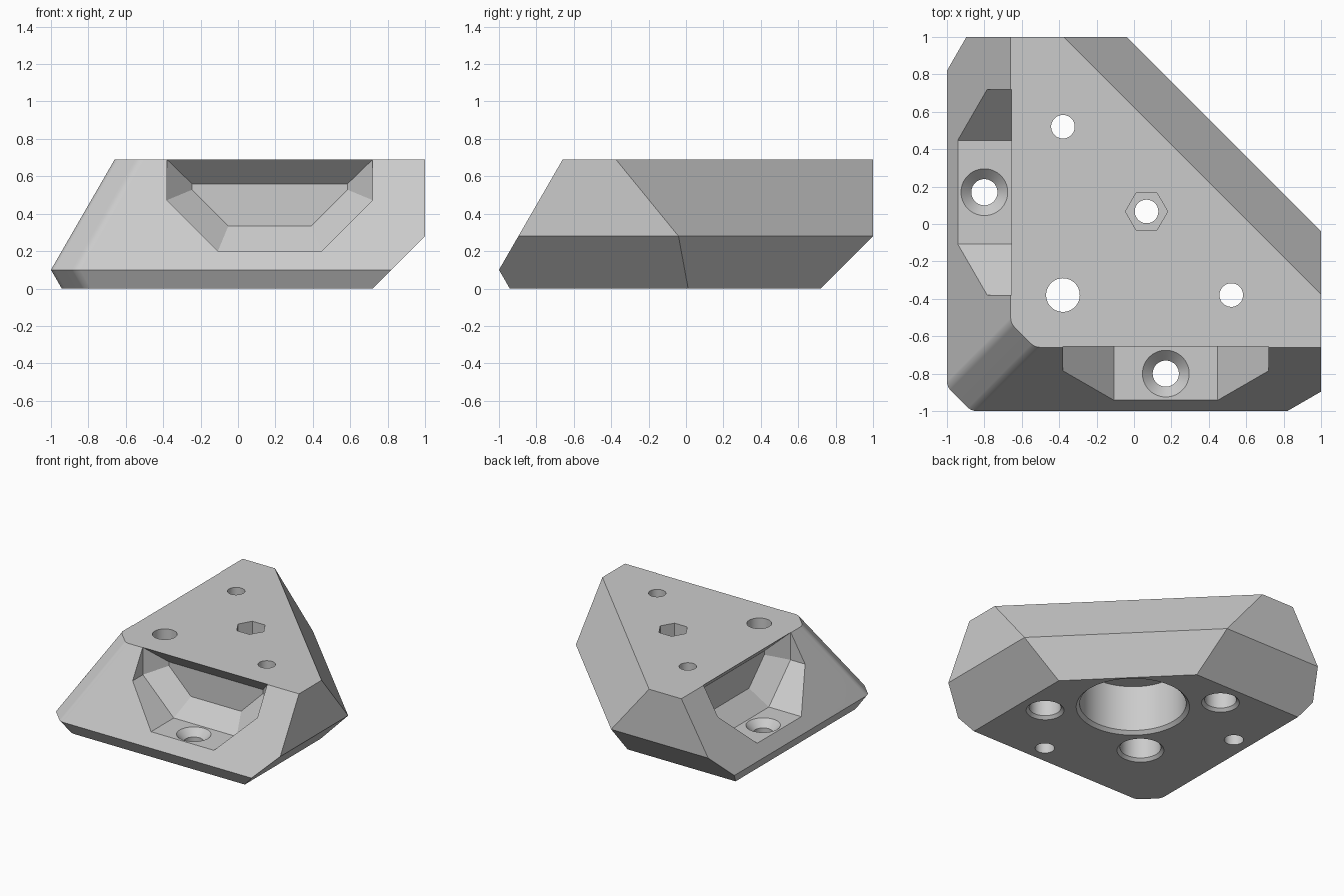
import bpy, bmesh, math
from mathutils import Vector

if "Cube" in bpy.data.objects:
    bpy.data.objects.remove(bpy.data.objects["Cube"], do_unlink=True)

TOP, RIM, SHOULDER = 0.69, 0.10, 0.28
SLOPE = math.tan(math.radians(30))
CORNER = 1.153

grey = bpy.data.materials.new("light_grey")
grey.use_nodes = True
grey.diffuse_color = (0.6, 0.6, 0.6, 1)
grey.node_tree.nodes["Principled BSDF"].inputs["Base Color"].default_value = (0.6, 0.6, 0.6, 1)


def make_object(name, bm):
    bmesh.ops.recalc_face_normals(bm, faces=bm.faces[:])
    mesh = bpy.data.meshes.new(name)
    bm.to_mesh(mesh)
    bm.free()
    mesh.materials.append(grey)
    ob = bpy.data.objects.new(name, mesh)
    bpy.context.collection.objects.link(ob)
    return ob


def loft(name, rings):
    """Closed solid through rings of equal point count."""
    bm = bmesh.new()
    loops = [[bm.verts.new(p) for p in ring] for ring in rings]
    n = len(loops[0])
    for a, b in zip(loops, loops[1:]):
        for i in range(n):
            j = (i + 1) % n
            bm.faces.new((a[i], a[j], b[j], b[i]))
    bm.faces.new(loops[0])
    bm.faces.new(loops[-1])
    return make_object(name, bm)


def bore(name, x, y, profile, sides=64):
    """Turned cutter from (radius, height) pairs."""
    turn = [2 * math.pi * i / sides for i in range(sides)]
    return loft(name, [[(x + r * math.cos(t), y + r * math.sin(t), z) for t in turn]
                       for r, z in profile])


def swap(points):
    return [(y, x, z) for x, y, z in points]


# Body: a block trimmed by planes, each a point and an outward normal
bm = bmesh.new()
bmesh.ops.create_cube(bm, size=2)
for v in bm.verts:
    v.co.z = TOP if v.co.z > 0 else 0
planes = [
    ((0, -1, RIM), (0, -1, SLOPE)), ((0, -1, RIM), (0, -1, -SLOPE)),
    ((-1, 0, RIM), (-1, 0, SLOPE)), ((-1, 0, RIM), (-1, 0, -SLOPE)),
    ((1, 0, SHOULDER), (1, 0, -1)), ((0, 1, SHOULDER), (0, 1, -1)),
    ((0.48, 0.48, SHOULDER), (1, 1, SLOPE * math.sqrt(2))),
    ((0.48, 0.48, SHOULDER), (1, 1, -SLOPE * math.sqrt(2))),
    ((-0.935, -0.935, RIM), (-1, -1, CORNER)),
    ((-0.935, -0.935, RIM), (-1, -1, -CORNER)),
]
for point, normal in planes:
    cut = bmesh.ops.bisect_plane(bm, geom=bm.verts[:] + bm.edges[:] + bm.faces[:], dist=1e-5,
                                 plane_co=point, plane_no=Vector(normal).normalized(),
                                 clear_outer=True)
    edges = [e for e in cut["geom_cut"] if isinstance(e, bmesh.types.BMEdge)]
    bmesh.ops.holes_fill(bm, edges=edges, sides=0)
bmesh.ops.remove_doubles(bm, verts=bm.verts[:], dist=1e-4)

# Softened edges of the front corner
soft = []
for e in bm.edges:
    a, b = (v.co for v in e.verts)
    if abs(a.z - b.z) > 0.05 and (a.x + a.y + b.x + b.y) / 2 < -1:
        soft.append(e)
bmesh.ops.bevel(bm, geom=soft, offset=0.025, segments=4, profile=0.5, affect='EDGES')
body = make_object("corner_block", bm)

# Side pockets: a chamfered channel that tapers to a back wall
MID, HALF, FLOOR, FLAT, INSET = 0.17, 0.55, 0.20, 0.2775, 0.135


def pocket_ring(y, inset):
    half, floor, top = HALF - inset, FLOOR + inset, TOP - inset * 0.97
    flat = FLAT - inset * (math.sqrt(2) - 1)
    knee = floor + half - flat
    right = [(flat, floor), (half, knee), (half, top)]
    outline = right + [(-x, z) for x, z in reversed(right)]
    return [(MID + x, y, z) for x, z in outline]


rings = [pocket_ring(-1.2, 0), pocket_ring(-0.656, 0), pocket_ring(-0.52, INSET)]
cutters = [loft("front_pocket_cutter", rings),
           loft("side_pocket_cutter", [swap(r) for r in rings])]

# Countersunk bolt holes in the pocket floors
bolt = [(0.07, -0.1), (0.07, 0.145), (0.13, 0.205)]
cutters += [bore("front_bolt_cutter", MID, -0.8, bolt),
            bore("side_bolt_cutter", -0.8, MID, bolt)]


# Stepped holes entered from below, with a chamfered mouth
def stepped(wide, lip, narrow, depth):
    return [(wide + lip * 2, -lip), (wide, lip), (wide, depth), (narrow, depth), (narrow, TOP + 0.1)]


NEAR, FAR, CENTRE = -0.38, 0.52, 0.067
cutters += [
    bore("left_screw_cutter", FAR, NEAR, stepped(0.115, 0.022, 0.063, 0.39)),
    bore("back_screw_cutter", NEAR, FAR, stepped(0.115, 0.022, 0.063, 0.39)),
    bore("corner_screw_cutter", NEAR, NEAR, stepped(0.148, 0.022, 0.09, 0.39)),
    bore("foot_recess_cutter", CENTRE, CENTRE, stepped(0.385, 0.025, 0.063, 0.39)),
    bore("nut_recess_cutter", CENTRE, CENTRE, [(0.113, TOP - 0.15), (0.113, TOP + 0.1)], 6),
]

bpy.context.view_layer.objects.active = body
for cutter in cutters:
    cutter.hide_render = True
    mod = body.modifiers.new("cut", 'BOOLEAN')
    mod.operation = 'DIFFERENCE'
    mod.solver = 'EXACT'
    mod.object = cutter
    bpy.ops.object.modifier_apply(modifier=mod.name)
    bpy.data.objects.remove(cutter, do_unlink=True)

# Smooth round walls, flat planes
for ob in bpy.context.selected_objects:
    ob.select_set(False)
body.select_set(True)
bpy.ops.object.shade_smooth_by_angle(angle=math.radians(20))
weighted = body.modifiers.new("flat_planes", 'WEIGHTED_NORMAL')
weighted.keep_sharp = True
